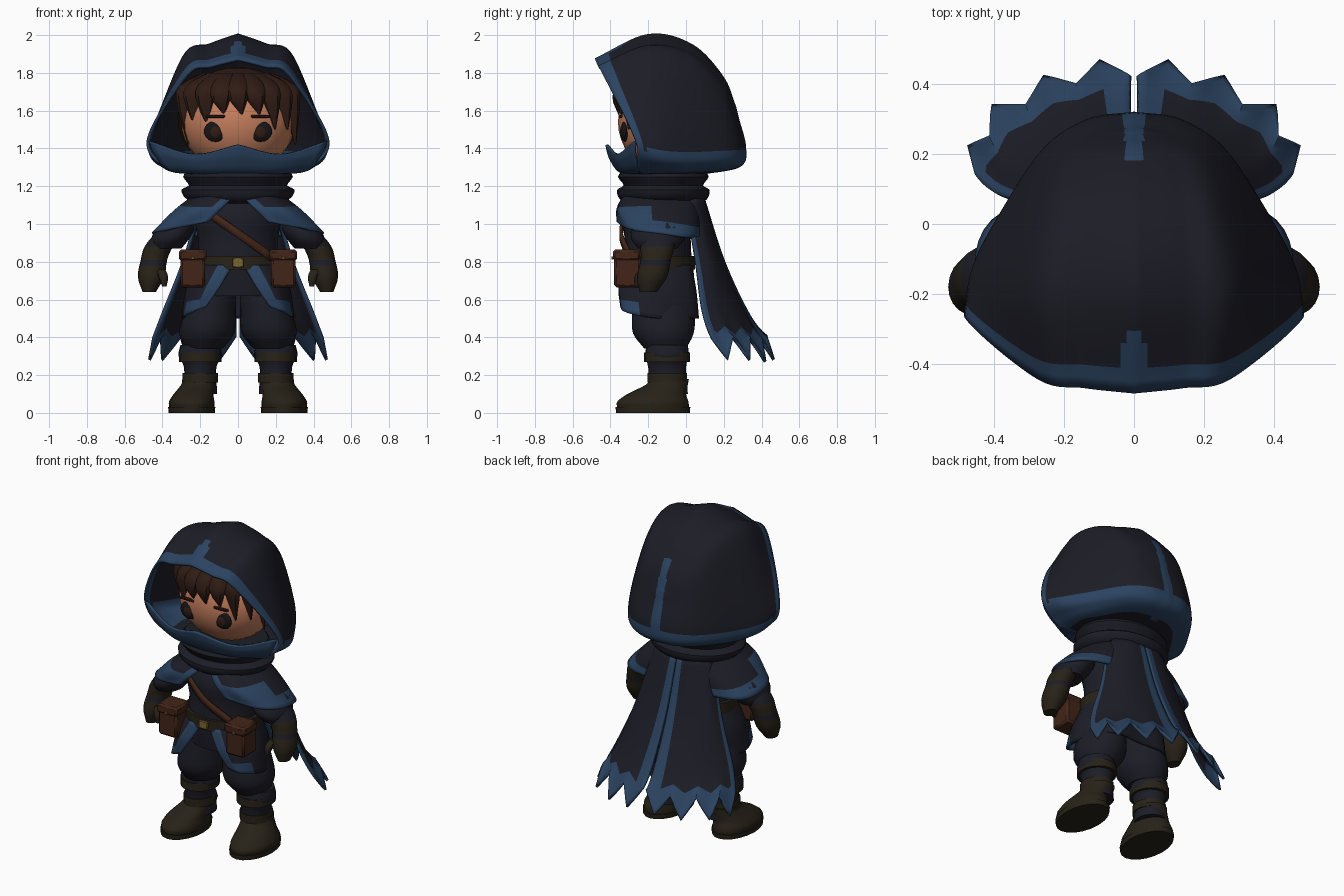
import bpy, bmesh, math
from mathutils import Vector, Matrix

cube = bpy.data.objects.get("Cube")
if cube:
    bpy.data.objects.remove(cube, do_unlink=True)


def material(name, *rgb):
    m = bpy.data.materials.new(name)
    m.use_nodes = True
    m.diffuse_color = (*rgb, 1)
    m.node_tree.nodes["Principled BSDF"].inputs["Base Color"].default_value = (*rgb, 1)
    return m


NAVY = material("navy cloth", .012, .012, .020)
BLUE = material("blue trim", .024, .056, .118)
HAIR = material("dark brown hair", .029, .011, .007)
SKIN = material("skin", .56, .21, .11)
LEATHER = material("brown leather", .055, .018, .009)
BOOT = material("boot leather", .021, .016, .009)
GOLD = material("brass", .20, .13, .03)
BLACK = material("eye black", .008, .007, .008)


def finish(name, bm, mats, mirror=False, thick=0, bevel=0):
    bmesh.ops.recalc_face_normals(bm, faces=bm.faces)
    mesh = bpy.data.meshes.new(name)
    bm.to_mesh(mesh)
    bm.free()
    for m in mats:
        mesh.materials.append(m)
    ob = bpy.data.objects.new(name, mesh)
    bpy.context.collection.objects.link(ob)
    bpy.ops.object.select_all(action='DESELECT')
    ob.select_set(True)
    bpy.context.view_layer.objects.active = ob
    bpy.ops.object.shade_smooth_by_angle(angle=math.radians(40))
    if mirror:
        ob.modifiers.new("mirror", 'MIRROR').merge_threshold = .002
    if thick:
        solid = ob.modifiers.new("thickness", 'SOLIDIFY')
        solid.thickness, solid.offset = thick, 0
    if bevel:
        ob.modifiers.new("bevel", 'BEVEL').width = bevel
    return ob


def spline(points, n):
    """Smooth path through the points, n steps per span."""
    p = [Vector(q) for q in points]
    p = [2 * p[0] - p[1]] + p + [2 * p[-1] - p[-2]]
    out = []
    for a, b, c, d in zip(p, p[1:], p[2:], p[3:]):
        for k in range(n):
            t = k / n
            out.append(b + (c - a) * t / 2 + (2 * a - 5 * b + 4 * c - d) * t * t / 2
                       + (3 * b - a - 3 * c + d) * t ** 3 / 2)
    return out + [p[-2]]


def sheet(name, rows, trim=None, mats=(NAVY, BLUE), n=6, teeth=0):
    """Mirrored cloth panel through rows of points; trim(u, v, centre) picks the blue faces."""
    rows = [spline(r, n) for r in rows]
    grid = list(zip(*[spline(col, n) for col in zip(*rows)]))
    bm = bmesh.new()
    verts = []
    for i, row in enumerate(grid):
        cut = teeth * abs(i % 6 - 3) / 3
        last = len(row) - 1
        verts.append([bm.verts.new(p.lerp(row[0], cut * (j / last) ** 4)) for j, p in enumerate(row)])
    nu, nv = len(verts) - 1, len(verts[0]) - 1
    for i in range(nu):
        for j in range(nv):
            quad = (verts[i][j], verts[i + 1][j], verts[i + 1][j + 1], verts[i][j + 1])
            f = bm.faces.new(quad)
            if trim and trim((i + .5) / nu, (j + .5) / nv, f.calc_center_median()):
                f.material_index = 1
    bmesh.ops.remove_doubles(bm, verts=bm.verts, dist=.0005)
    return finish(name, bm, mats, True, .016)


def tube(name, rings, mats, rule=None, mirror=False, n=3, sides=20):
    """Closed body through horizontal oval rings given as centre x, y, z and two radii."""
    path = spline([Vector(r) for r in rings], n) if n > 1 else rings
    bm = bmesh.new()
    loops = []
    for x, y, z, rx, ry in path:
        angles = [math.tau * k / sides for k in range(sides)]
        loops.append([bm.verts.new((x + rx * math.cos(a), y + ry * math.sin(a), z)) for a in angles])
    for a, b in zip(loops, loops[1:]):
        for k in range(sides):
            m = (k + 1) % sides
            f = bm.faces.new((a[k], a[m], b[m], b[k]))
            f.material_index = rule(f.calc_center_median()) if rule else 0
    for cap in (loops[0], loops[-1]):
        f = bm.faces.new(cap)
        f.material_index = rule(f.calc_center_median()) if rule else 0
    return finish(name, bm, mats, mirror)


def ball(name, centre, radii, mat, mirror=False, keep=None):
    bm = bmesh.new()
    move = Matrix.Translation(centre) @ Matrix.Diagonal((*radii, 1))
    bmesh.ops.create_uvsphere(bm, u_segments=28, v_segments=18, radius=1, matrix=move)
    if keep:
        gone = [f for f in bm.faces if not keep(f.calc_center_median())]
        bmesh.ops.delete(bm, geom=gone, context='FACES')
    return finish(name, bm, [mat], mirror)


def box(name, centre, size, mat, mirror=False, bevel=.012):
    bm = bmesh.new()
    bmesh.ops.create_cube(bm, size=1, matrix=Matrix.Translation(centre) @ Matrix.Diagonal((*size, 1)))
    return finish(name, bm, [mat], mirror, bevel=bevel)


def hood_trim(u, v, c):
    rim_or_hem = u < .05 or c.z < 1.395 and v < .9
    back_seam = c.x < .026 and c.y > .17
    front_seam = c.y < -.3 and c.x < .01 + (-.3 - c.y) * .35
    return rim_or_hem or back_seam or front_seam


# Hood: arches from the face opening to the back seam, tucked under towards the neck
sheet("hood", [
    [(0, -.48, 1.87), (.14, -.465, 1.835), (.27, -.44, 1.79), (.475, -.27, 1.45),
     (.375, -.26, 1.3), (.24, -.24, 1.27)],
    [(0, -.2, 1.998), (.15, -.2, 1.945), (.29, -.2, 1.88), (.45, -.13, 1.42),
     (.385, -.1, 1.3), (.25, -.08, 1.27)],
    [(0, .03, 1.945), (.13, .03, 1.905), (.25, .02, 1.83), (.37, .03, 1.41),
     (.33, .03, 1.3), (.2, -.02, 1.27)],
    [(0, .19, 1.78), (.1, .19, 1.75), (.19, .18, 1.69), (.25, .21, 1.41),
     (.23, .19, 1.31), (.13, .05, 1.27)],
    [(0, .25, 1.64), (.06, .25, 1.62), (.11, .25, 1.58), (.13, .29, 1.41),
     (.12, .265, 1.31), (.07, .08, 1.27)],
    [(0, .26, 1.61), (0, .265, 1.59), (0, .275, 1.55), (0, .31, 1.41),
     (0, .285, 1.31), (0, .09, 1.27)],
], hood_trim, n=8)

# Blue face cover joining the two lower hood corners
sheet("face_cover", [
    [(0, -.42, 1.42), (0, -.4, 1.35), (0, -.35, 1.28), (0, -.27, 1.27)],
    [(.23, -.36, 1.37), (.23, -.35, 1.33), (.2, -.32, 1.28), (.15, -.25, 1.27)],
    [(.47, -.27, 1.44), (.44, -.27, 1.37), (.37, -.25, 1.29), (.24, -.22, 1.27)],
], mats=[BLUE])

# Head, hair and eyes
ball("head", (0, -.1, 1.54), (.3, .26, .27), SKIN)
ball("hair", (0, -.09, 1.56), (.32, .28, .27), HAIR,
     keep=lambda c: c.z > 1.66 or c.y > -.1)
for k in range(-4, 5):
    a = k * .32
    x, y = .29 * math.sin(a), -.09 - .265 * math.cos(a)
    tip = 1.58 - .04 * abs(k) + .04 * (k % 2)
    tube("hair_lock", [(x * .55, y * .6, 1.8, .03, .03), (x * .85, y * .88, 1.745, .055, .04),
                       (x, y, 1.67, .052, .035), (x * 1.02 + .02, y, tip, .004, .004)], [HAIR], sides=8)
ball("eyes", (.12, -.325, 1.49), (.06, .02, .055), BLACK, True)
ball("irises", (.12, -.338, 1.485), (.03, .012, .033), HAIR, True)
box("eyebrows", (.12, -.345, 1.57), (.1, .02, .015), HAIR, True, .004)

# Folded scarf
tube("scarf", [(0, -.12, 1.10, .18, .17), (0, -.12, 1.13, .27, .23), (0, -.12, 1.18, .3, .245),
               (0, -.12, 1.205, .26, .21), (0, -.12, 1.25, .29, .24), (0, -.12, 1.29, .26, .21)],
     [NAVY], sides=28)

# Tunic body, shoulder capelet and split skirt
tube("tunic", [(0, -.14, 1.16, .14, .14), (0, -.15, 1.05, .23, .185), (0, -.15, .92, .21, .175),
               (0, -.15, .8, .215, .18), (0, -.14, .62, .23, .17)], [NAVY], sides=28)
sheet("shoulder_capelet", [
    [(.03, -.33, 1.14), (.09, -.36, 1.08), (.16, -.36, 1.01)],
    [(.14, -.3, 1.16), (.26, -.33, 1.07), (.37, -.29, .97)],
    [(.2, -.14, 1.17), (.33, -.15, 1.07), (.45, -.14, .95)],
    [(.14, .02, 1.16), (.26, .04, 1.04), (.37, .03, .93)],
    [(0, .06, 1.14), (0, .08, 1.02), (0, .1, .95)],
], lambda u, v, c: v > (.45 if u < .45 else .78) or u < .08)
sheet("skirt", [
    [(.03, -.33, .78), (.1, -.35, .66), (.17, -.34, .56)],
    [(.14, -.31, .78), (.2, -.33, .66), (.25, -.31, .53)],
    [(.22, -.16, .78), (.27, -.16, .65), (.29, -.15, .5)],
    [(.15, 0, .78), (.18, .03, .65), (.19, .045, .5)],
    [(0, .03, .78), (0, .04, .65), (0, .05, .5)],
], lambda u, v, c: u < .38 and v > .72 or u < .16)

# Split cape with a ragged blue hem
sheet("cape", [
    [(.004, .09, 1.14), (.006, .2, .8), (.01, .34, .5), (.014, .48, .29)],
    [(.1, .08, 1.15), (.14, .18, .8), (.19, .3, .5), (.23, .43, .27)],
    [(.18, .04, 1.14), (.25, .13, .8), (.34, .2, .5), (.42, .32, .28)],
    [(.2, 0, 1.1), (.29, .05, .8), (.4, .09, .52), (.49, .16, .28)],
], lambda u, v, c: v > .8 or u < .13 or u > .93, n=8, teeth=.14)

# Belt, buckle, pouches and chest strap
tube("belt", [(0, -.15, .76, .235, .198), (0, -.15, .83, .235, .198)], [BOOT], n=1, sides=28)
box("buckle", (0, -.352, .795), (.06, .015, .05), GOLD, bevel=.004)
box("pouches", (.24, -.31, .75), (.13, .14, .17), LEATHER, True)
box("pouch_flaps", (.24, -.315, .835), (.145, .145, .06), LEATHER, True)
box("pouch_studs", (.24, -.39, .82), (.018, .01, .018), GOLD, True, .003)
bm = bmesh.new()
path = spline([(-.16, -.3, 1.06), (0, -.345, .95), (.17, -.3, .83)], 6)
edge = [[bm.verts.new(p + Vector((0, 0, dz))) for p in path] for dz in (-.025, .025)]
for k in range(len(path) - 1):
    bm.faces.new((edge[0][k], edge[0][k + 1], edge[1][k + 1], edge[1][k]))
finish("chest_strap", bm, [LEATHER], thick=.015)

# Arms: puffed sleeve, wrapped forearm and gloved hand
tube("sleeves", [(.29, -.14, 1.06, .05, .08), (.33, -.14, .98, .1, .14), (.36, -.15, .92, .1, .14),
                 (.38, -.15, .87, .08, .1)], [NAVY], mirror=True)
tube("arms", [(.37, -.14, .95, .07, .09), (.42, -.15, .88, .075, .09),
              (.445, -.16, .81, .07, .08), (.46, -.18, .72, .07, .08), (.47, -.2, .64, .035, .045)],
     [NAVY, BOOT], lambda c: int(c.z < .78 or .81 < c.z < .87), True)
tube("thumbs", [(.41, -.22, .76, .025, .025), (.395, -.25, .72, .025, .025),
                (.39, -.26, .67, .012, .012)], [BOOT], mirror=True, sides=10)

# Puffed trousers, wrapped shins and boots
tube("trousers", [(.12, -.13, .7, .11, .14), (.15, -.12, .52, .14, .165), (.165, -.12, .42, .145, .16),
                  (.18, -.11, .34, .1, .11)], [NAVY], mirror=True)
tube("shins", [(.2, -.1, .36, .105, .11), (.2, -.1, .3, .115, .115), (.2, -.1, .24, .085, .1),
               (.2, -.09, .1, .09, .1)], [NAVY], mirror=True)
for z, r in ((.16, .094), (.27, .112)):
    tube("shin_straps", [(.2, -.1, z, r, r + .01), (.2, -.1, z + .05, r, r + .01)],
         [BOOT], mirror=True, n=1)
tube("boots", [(.245, -.175, .03, .12, .19), (.245, -.175, .06, .12, .188), (.235, -.155, .1, .105, .155),
               (.21, -.1, .15, .09, .11), (.2, -.09, .18, .095, .105)], [BOOT], mirror=True)
tube("soles", [(.245, -.175, 0, .122, .195), (.245, -.175, .03, .125, .198)],
     [BOOT], mirror=True, n=1)
